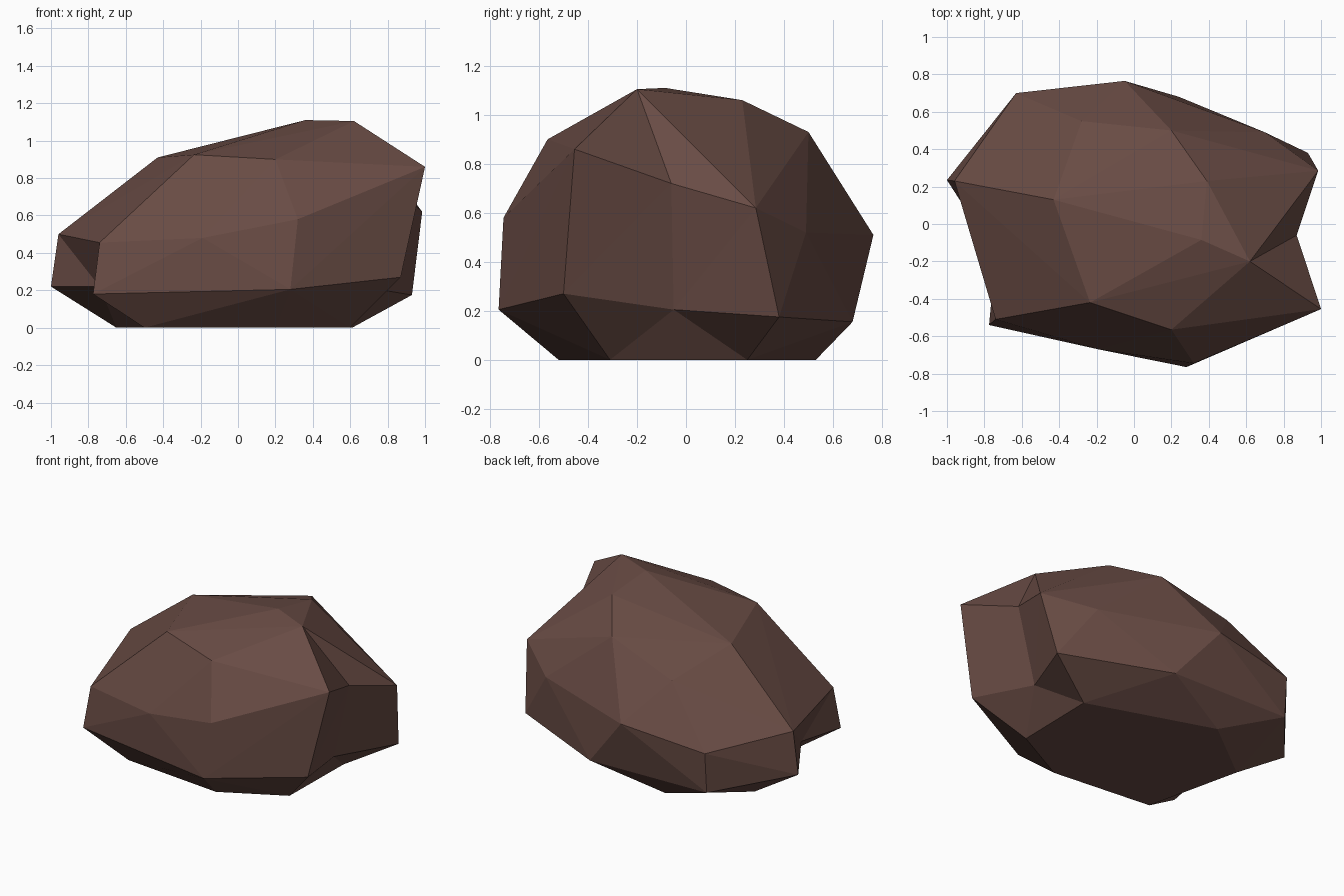
import bpy
import bmesh
from mathutils import Vector

# Remove the default cube
default_cube = bpy.data.objects.get("Cube")
if default_cube:
    bpy.data.objects.remove(default_cube, do_unlink=True)


def flat_material(name, color):
    """One plain colour for viewport and render."""
    mat = bpy.data.materials.new(name)
    mat.use_nodes = True
    mat.diffuse_color = (*color, 1)
    shader = mat.node_tree.nodes["Principled BSDF"]
    shader.inputs["Base Color"].default_value = (*color, 1)
    shader.inputs["Roughness"].default_value = 0.9
    return mat


# Corner points of the stone, in rings from the ground to the crown
base = {
    "base_front_right": (-.5, -.45, 0), "base_front": (.2, -.52, 0),
    "base_front_left": (.6, -.31, 0), "base_back_left": (.61, .25, 0),
    "base_back": (-.22, .53, 0), "base_right": (-.65, .2, 0),
}
belt = {
    "belt_front_right": (-.775, -.54, .18), "belt_front": (.28, -.765, .205),
    "belt_front_left": (.87, -.5, .27), "belt_left": (.93, .38, .175),
    "belt_back": (.24, .68, .155), "belt_back_right": (-.63, .68, .17),
    "belt_right": (-1, .235, .22),
}
shoulder = {
    "shoulder_front_right": (-.74, -.51, .455), "brow": (-.19, -.67, .48),
    "shoulder_front": (.32, -.745, .58), "shoulder_front_left": (1, -.455, .86),
    "shoulder_left": (.985, .285, .62), "shoulder_back_left": (.7, .49, .52),
    "shoulder_back": (-.05, .765, .51), "shoulder_back_right": (-.63, .7, .44),
    "shoulder_right": (-.96, .23, .5),
}
crown = {
    "crown_front_right": (-.235, -.42, .925), "crown_front": (.2, -.565, .9),
    "crown_left": (.62, -.2, 1.105), "crown_top": (.36, -.085, 1.11),
    "crown_back_left": (.39, .23, 1.06), "crown_back": (.2, .5, .93),
    "crown_back_right": (-.28, .55, .78), "crown_right": (-.43, .13, .91),
}


def carve_notch(bm, corners, pivots):
    """Remove the faces between the corners and sink the gap to the pivots."""
    opened = [f for f in bm.faces if all(v in corners for v in f.verts)]
    bmesh.ops.delete(bm, geom=opened, context="FACES")
    deep = [bm.verts.new(p) for p in pivots]
    rim = [e for e in bm.edges if e.is_boundary]
    touching = {}
    for edge in rim:
        a, b = edge.verts
        middle = (a.co + b.co) / 2
        pivot = min(deep, key=lambda p: (p.co - middle).length)
        bm.faces.new((a, b, pivot))
        for v in (a, b):
            touching.setdefault(v, set()).add(pivot)
    # Bridge the places where the rim changes from one pivot to the next
    for v, found in touching.items():
        if len(found) > 1:
            bm.faces.new((v, *found))


# Convex body wrapped around the rings
bm = bmesh.new()
corner = {}
for ring in (base, belt, shoulder, crown):
    for name, point in ring.items():
        corner[name] = bm.verts.new(Vector(point))
bmesh.ops.convex_hull(bm, input=list(bm.verts))

# Deep notch on the left side
left_rim = ("crown_left", "shoulder_front_left", "shoulder_left",
            "belt_front_left", "belt_left", "base_front_left", "base_back_left")
carve_notch(bm, [corner[n] for n in left_rim],
            [(.87, -.06, .72), (.75, -.05, .205)])

# Shallow notch on the right side
right_rim = ("shoulder_right", "shoulder_front_right", "belt_front_right",
             "belt_right", "base_front_right", "base_right")
carve_notch(bm, [corner[n] for n in right_rim], [(-.74, -.17, .22)])

# Clean up and make the object
loose = [v for v in bm.verts if not v.link_faces]
bmesh.ops.delete(bm, geom=loose, context="VERTS")
bmesh.ops.recalc_face_normals(bm, faces=list(bm.faces))
mesh = bpy.data.meshes.new("rock")
bm.to_mesh(mesh)
bm.free()
mesh.materials.append(flat_material("dark brown stone", (.14, .071, .058)))
rock = bpy.data.objects.new("rock", mesh)
bpy.context.collection.objects.link(rock)
